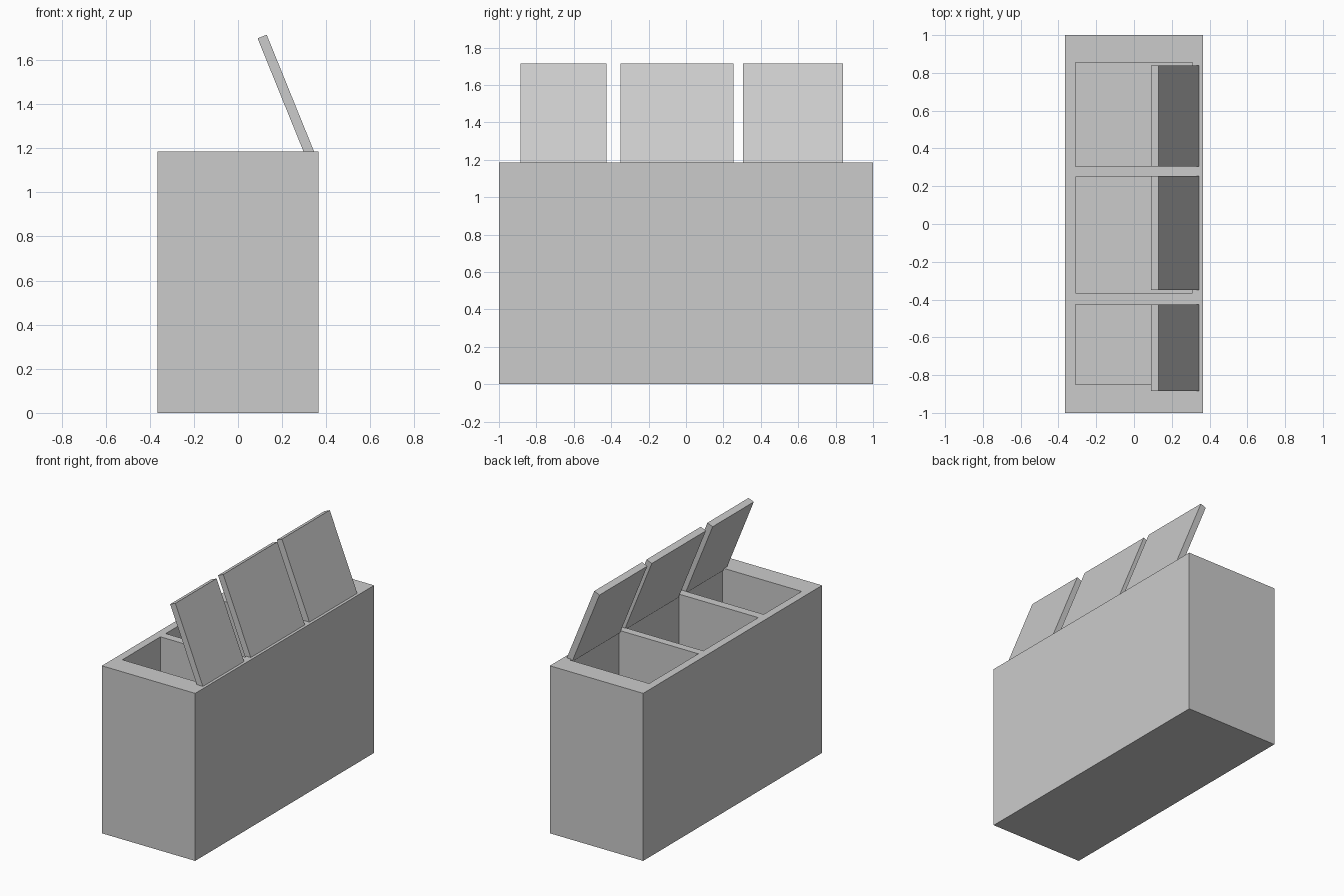
import bpy, bmesh

if "Cube" in bpy.data.objects:
    bpy.data.objects.remove(bpy.data.objects["Cube"])

HX, HY, H = 0.365, 1.0, 1.185      # bin body half width, half length, height
IX, FLOOR = 0.31, 0.055            # compartment half width, floor height
BAYS = [(-0.85, -0.425), (-0.365, 0.25), (0.305, 0.855)]
LIDS = [(-0.885, -0.425), (-0.35, 0.255), (0.305, 0.84)]


def finish(bm, name):
    bmesh.ops.remove_doubles(bm, verts=bm.verts, dist=1e-5)
    bmesh.ops.recalc_face_normals(bm, faces=bm.faces)
    mesh = bpy.data.meshes.new(name)
    bm.to_mesh(mesh)
    bm.free()
    ob = bpy.data.objects.new(name, mesh)
    bpy.context.collection.objects.link(ob)
    return ob


def prism(name, profile, y0, y1):
    """Extrude an xz profile from y0 to y1."""
    bm = bmesh.new()
    face = bm.faces.new([bm.verts.new((x, y0, z)) for x, z in profile])
    ext = bmesh.ops.extrude_face_region(bm, geom=[face])["geom"]
    verts = [g for g in ext if isinstance(g, bmesh.types.BMVert)]
    bmesh.ops.translate(bm, verts=verts, vec=(0, y1 - y0, 0))
    if len(bm.faces) == len(profile) + 1:      # close the starting cap if it was removed
        bmesh.ops.holes_fill(bm, edges=bm.edges)
    return finish(bm, name)


def rect(hx, z0, z1):
    return [(-hx, z0), (hx, z0), (hx, z1), (-hx, z1)]


# Body with three compartments cut from the top
body = prism("bin_body", rect(HX, 0, H), -HY, HY)
for i, (y0, y1) in enumerate(BAYS):
    cutter = prism(f"compartment_cutter_{i + 1}", rect(IX, FLOOR, H + 0.2), y0, y1)
    cutter.hide_render = True
    cutter.hide_viewport = True
    cut = body.modifiers.new(f"compartment_{i + 1}", 'BOOLEAN')
    cut.operation, cut.solver, cut.object = 'DIFFERENCE', 'EXACT', cutter

# Open lids, tilted inwards over the compartments
LID_PROFILE = [(0.345, 1.185), (0.13, 1.715), (0.089, 1.698), (0.304, 1.168)]
for i, (y0, y1) in enumerate(LIDS):
    prism(f"lid_{i + 1}", LID_PROFILE, y0, y1)
